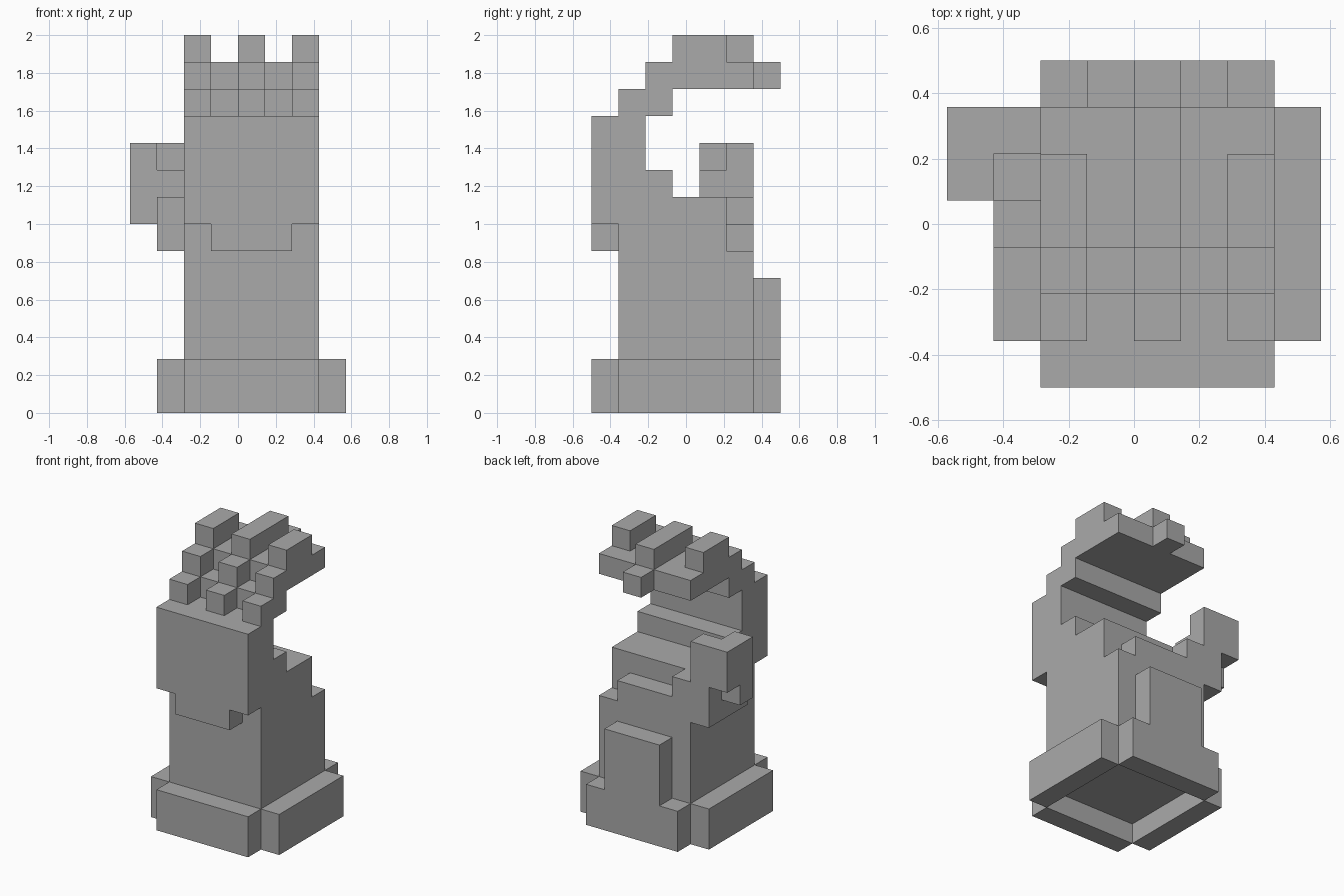
import bpy, bmesh, math
from itertools import product
from mathutils import Vector

cube = bpy.data.objects.get("Cube")
if cube:
    bpy.data.objects.remove(cube)

UNIT = 1 / 7      # edge of one building block
DEPTH = 7         # blocks from front to back

stone = bpy.data.materials.new("stone_grey")
stone.use_nodes = True
grey = (0.4, 0.4, 0.4, 1)
stone.diffuse_color = grey
stone.node_tree.nodes["Principled BSDF"].inputs["Base Color"].default_value = grey

cells = {}        # block position -> part name


def box(part, x, y, z):
    """Fill a range of blocks, given as (start, end) per axis."""
    for cell in product(range(*x), range(*y), range(*z)):
        cells.setdefault(cell, part)


WIDE = (-2, 3)    # full body width
MID = (-1, 2)     # middle three columns

# Base skirt: four plates around an open underside
box("base_skirt", WIDE, (0, 1), (0, 2))
box("base_skirt", WIDE, (6, 7), (0, 2))
for side in (-3, 3):
    box("base_skirt", (side, side + 1), (1, 6), (0, 2))

# Body with an uneven rear rim
box("body", WIDE, (1, 6), (1, 6))
box("body", WIDE, (1, 5), (6, 8))
box("body", MID, (5, 6), (6, 7))
box("body", (-2, -1), (5, 6), (6, 8))
box("back_block", MID, (6, 7), (2, 5))

# Upright front panel, its lower lip and the step behind it
box("front_panel", WIDE, (0, 2), (7, 11))
box("front_panel", MID, (0, 1), (6, 7))
box("inner_step", WIDE, (2, 3), (8, 9))

# Overhanging stepped roof
box("roof", WIDE, (2, 3), (11, 12))
box("roof", WIDE, (3, 6), (12, 13))

# Three ridges climbing the roof, the centre one longer
for column in (-2, 0, 2):
    x = (column, column + 1)
    end = 6 if column == 0 else 5
    box("roof_ridges", x, (1, 2), (11, 12))
    box("roof_ridges", x, (2, 3), (12, 13))
    box("roof_ridges", x, (3, end), (13, 14))
box("roof_ridges", (0, 1), (6, 7), (12, 13))

# Side arm bending upward
box("side_arm", (-3, -2), (3, 6), (6, 8))
box("side_arm", (-3, -2), (4, 6), (8, 9))
box("side_arm", (-3, -2), (5, 6), (9, 10))
box("side_arm", (-4, -3), (4, 6), (8, 10))
box("side_arm", (-4, -3), (4, 5), (7, 8))


def build(part):
    """Mesh the exposed faces of one part and merge coplanar ones."""
    bm = bmesh.new()
    for cell, owner in cells.items():
        if owner != part:
            continue
        for axis, sign in product(range(3), (-1, 1)):
            n = Vector((0, 0, 0))
            n[axis] = sign
            if tuple(int(c + d) for c, d in zip(cell, n)) in cells:
                continue
            u = Vector((n.y, n.z, n.x)) / 2
            v = n.cross(u)
            centre = Vector(cell) + Vector((0.5, 0.5 - DEPTH / 2, 0.5)) + n / 2
            ring = (centre - u - v, centre + u - v, centre + u + v, centre - u + v)
            bm.faces.new([bm.verts.new(p * UNIT) for p in ring])
    bmesh.ops.remove_doubles(bm, verts=bm.verts, dist=0.001)
    bmesh.ops.dissolve_limit(bm, angle_limit=math.radians(1),
                             verts=bm.verts, edges=bm.edges)
    mesh = bpy.data.meshes.new(part)
    bm.to_mesh(mesh)
    bm.free()
    mesh.materials.append(stone)
    bpy.context.collection.objects.link(bpy.data.objects.new(part, mesh))


for name in dict.fromkeys(cells.values()):
    build(name)
